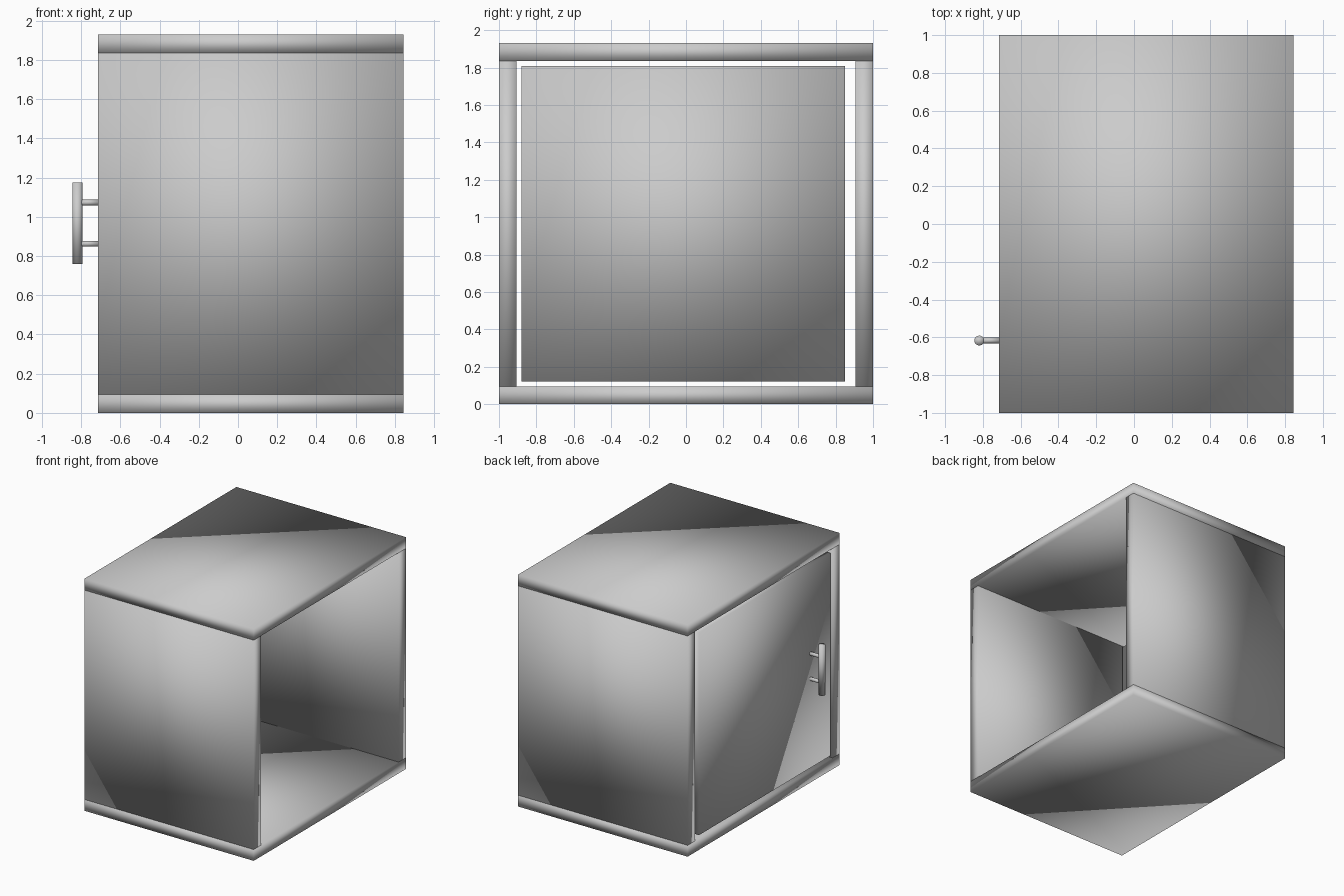
import bpy
import math
from mathutils import Vector

old = bpy.data.objects.get("Cube")
if old:
    bpy.data.objects.remove(old, do_unlink=True)

grey = bpy.data.materials.new("plain_grey")
grey.use_nodes = True
colour = (0.6, 0.6, 0.6, 1)
grey.diffuse_color = colour
grey.node_tree.nodes["Principled BSDF"].inputs["Base Color"].default_value = colour


def finish(name):
    obj = bpy.context.object
    obj.name = name
    obj.data.materials.append(grey)
    bpy.ops.object.shade_smooth()
    return obj


def board(name, low, high):
    """Softly shaded board between two opposite corners."""
    low, high = Vector(low), Vector(high)
    bpy.ops.mesh.primitive_cube_add(size=1, location=(low + high) / 2)
    bpy.context.object.scale = high - low
    bpy.ops.object.transform_apply(location=False, rotation=False, scale=True)
    return finish(name)


def rod(name, start, end, radius):
    """Round bar between two points."""
    start, end = Vector(start), Vector(end)
    axis = end - start
    bpy.ops.mesh.primitive_cylinder_add(
        vertices=32, radius=radius, depth=axis.length, location=(start + end) / 2,
        rotation=axis.to_track_quat("Z", "Y").to_euler())
    return finish(name)


DOOR_X, OPEN_X = -0.715, 0.845   # ends of the cabinet body
HEIGHT, THICK = 1.93, 0.094

# Carcass: full-width top and bottom with the two walls between them
board("bottom_panel", (DOOR_X, -1, 0), (OPEN_X, 1, THICK))
board("top_panel", (DOOR_X, -1, HEIGHT - THICK), (OPEN_X, 1, HEIGHT))
board("front_wall", (DOOR_X, -1, THICK), (OPEN_X, -1 + THICK, HEIGHT - THICK))
board("back_wall", (DOOR_X, 1 - THICK, THICK), (OPEN_X, 1, HEIGHT - THICK))

# Inset door with a small gap all round
board("door", (DOOR_X, -0.88, 0.122), (DOOR_X + THICK, 0.85, 1.808))

# Pull handle on two posts
HANDLE_X, HANDLE_Y = -0.819, -0.617
rod("handle_bar", (HANDLE_X, HANDLE_Y, 0.76), (HANDLE_X, HANDLE_Y, 1.175), 0.026)
for label, z in (("lower", 0.863), ("upper", 1.073)):
    rod(label + "_handle_post", (HANDLE_X, HANDLE_Y, z), (DOOR_X + 0.01, HANDLE_Y, z), 0.015)
